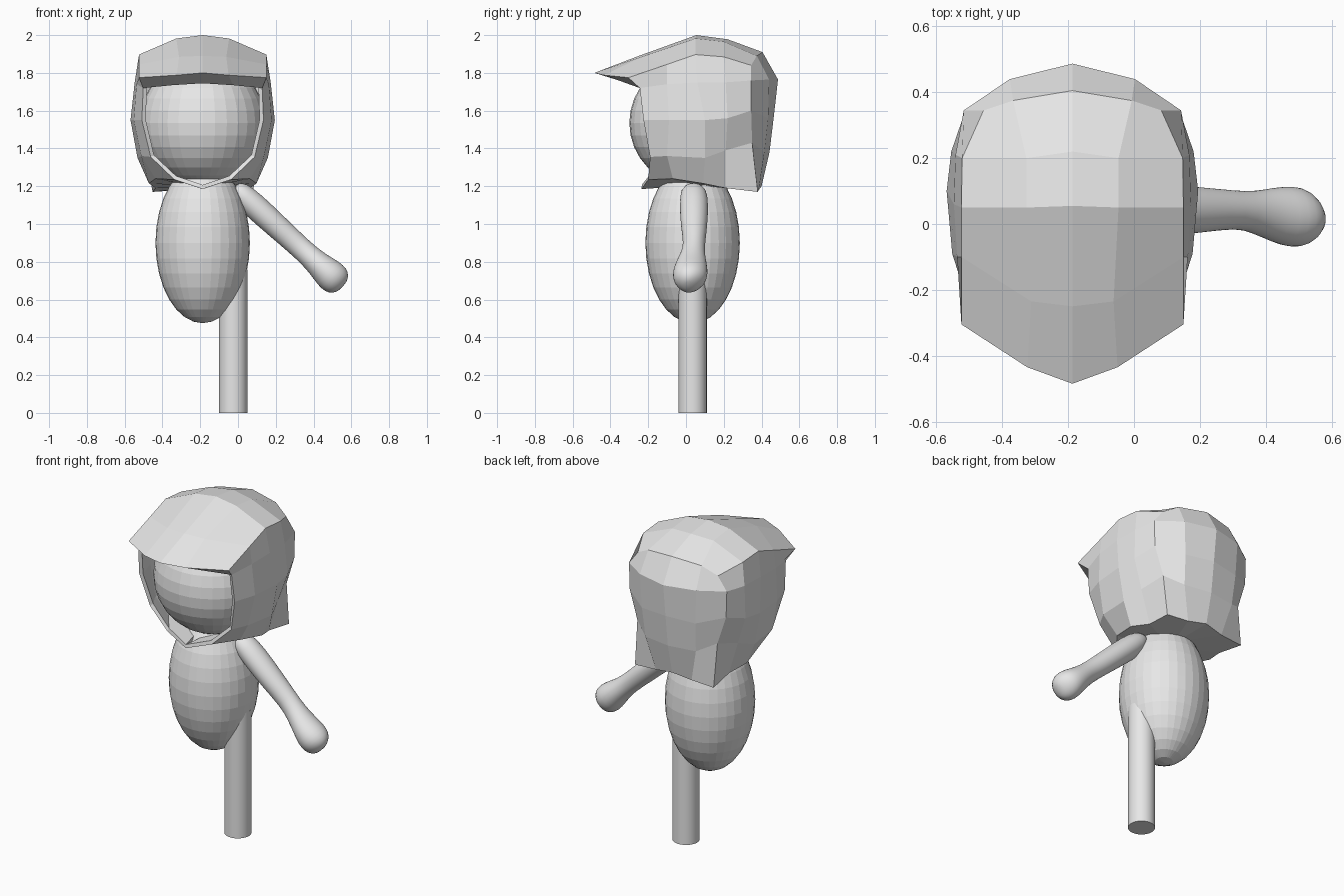
import bpy, bmesh, math
from mathutils import Vector

if "Cube" in bpy.data.objects:
    bpy.data.objects.remove(bpy.data.objects["Cube"])

CX = -0.187   # centre line of head, helmet and body

grey = bpy.data.materials.new("plain_grey")
grey.diffuse_color = (0.8, 0.8, 0.8, 1)
grey.use_nodes = True
grey.node_tree.nodes["Principled BSDF"].inputs["Base Color"].default_value = grey.diffuse_color


def finish(ob, name):
    ob.name = name
    ob.data.name = name
    ob.data.materials.append(grey)
    return ob


def mesh_object(name, verts, faces, location=(0, 0, 0)):
    me = bpy.data.meshes.new(name)
    me.from_pydata(verts, [], faces)
    bm = bmesh.new()
    bm.from_mesh(me)
    bmesh.ops.recalc_face_normals(bm, faces=bm.faces)
    bm.to_mesh(me)
    bm.free()
    ob = bpy.data.objects.new(name, me)
    ob.location = location
    bpy.context.collection.objects.link(ob)
    return finish(ob, name)


def ball(name, loc, radii):
    bpy.ops.mesh.primitive_uv_sphere_add(segments=32, ring_count=16, radius=1, location=loc)
    ob = bpy.context.object
    ob.scale = radii
    return finish(ob, name)


# head and body: faceted balls
ball("head", (CX, 0.035, 1.535), (0.335, 0.335, 0.335))
ball("body", (CX, 0.035, 0.9), (0.25, 0.25, 0.425))

# leg
bpy.ops.mesh.primitive_cylinder_add(vertices=32, radius=0.075, depth=0.76,
                                    location=(-0.025, 0.035, 0.38))
finish(bpy.context.object, "leg")
bpy.ops.object.shade_smooth_by_angle()

# arm with fist: elliptical rings (distance, centre y, radius y, radius across)
rings = [(-.03, .04, .04, .03), (0, .04, .07, .06), (.1, .043, .077, .07),
         (.27, .042, .072, .065), (.42, .045, .056, .06), (.5, .035, .065, .06),
         (.58, .027, .085, .068), (.65, .022, .095, .085), (.7, .02, .087, .085),
         (.735, .015, .055, .065), (.752, .012, .02, .03)]
along, across = Vector((.739, 0, -.673)), Vector((.673, 0, .739))
N = 20
verts, faces = [], []
for s, yc, ry, rn in rings:
    for k in range(N):
        a = 2 * math.pi * k / N
        p = Vector((0, yc, 1.175)) + along * s + across * (rn * math.sin(a))
        p.y += ry * math.cos(a)
        verts.append(p)
for r in range(len(rings) - 1):
    for k in range(N):
        j = (k + 1) % N
        faces.append((r * N + k, r * N + j, (r + 1) * N + j, (r + 1) * N + k))
faces += [tuple(range(N)), tuple(range(len(verts) - N, len(verts)))]
arm = mesh_object("arm", verts, faces)
arm.modifiers.new("smooth", 'SUBSURF').levels = 1
for p in arm.data.polygons:
    p.use_smooth = True

# helmet, right half: rows from the crown ridge down, each from front rim to back centre
rows = [
    [(.337, -.305, 1.775), (.337, -.1, 1.845), (.337, .05, 1.897), (.335, .2, 1.885),
     (.27, .345, 1.84), (.18, .375, 1.89), (0, .405, 1.91)],
    [(.315, -.245, 1.72), (.35, -.1, 1.74), (.36, .06, 1.75), (.355, .21, 1.75),
     (.33, .345, 1.76), (.19, .44, 1.765), (0, .487, 1.765)],
    [(.322, -.225, 1.55), (.365, -.09, 1.55), (.382, .1, 1.55), (.368, .22, 1.56),
     (.325, .345, 1.6), (.18, .435, 1.56), (0, .465, 1.57)],
    [(.275, -.19, 1.355), (.325, -.1, 1.36), (.345, .1, 1.35), (.31, .21, 1.39),
     (.27, .35, 1.43), (.17, .415, 1.38), (0, .442, 1.38)],
    [(.15, -.2, 1.235), (.25, -.07, 1.24), (.285, .09, 1.215), (.25, .21, 1.19),
     (.265, .38, 1.17), (.12, .385, 1.18), (0, .40, 1.2)],
]
# floor row: chin point, then pulled in towards the neck
rows.append([(0, -.235, 1.185)] + [(x * .2, .03 + (y - .03) * .4, 1.2) for x, y, z in rows[4][1:]])
# crown: middle line and the line beside it, front to back
crown = [[(0, -.485, 1.8), (0, -.25, 1.89), (0, .055, 2.0), (0, .22, 1.978)],
         [(.137, -.435, 1.788), (.125, -.235, 1.885), (.14, .05, 1.982), (.14, .2, 1.965)]]
under_brim = [(.16, -.275, 1.735), (0, -.29, 1.745)]

verts = [p for row in rows for p in row]
faces = [(r * 7 + c, r * 7 + c + 1, r * 7 + c + 8, r * 7 + c + 7)
         for r in range(5) for c in range(6)]
mid = len(verts)
side = mid + 4
brim = mid + 8
verts += crown[0] + crown[1] + under_brim
for c in range(3):
    faces += [(mid + c, mid + c + 1, side + c + 1, side + c),
              (side + c, side + c + 1, c + 1, c)]
faces += [(mid + 3, 6, 5, side + 3), (side + 3, 5, 4, 3)]
faces += [(mid, side, brim, brim + 1), (side, 0, 7, brim)]
helmet = mesh_object("helmet", verts, faces, (CX, 0, 0))
mirror = helmet.modifiers.new("mirror", 'MIRROR')
mirror.use_clip = True
shell = helmet.modifiers.new("thickness", 'SOLIDIFY')
shell.thickness = 0.022
shell.offset = -1
